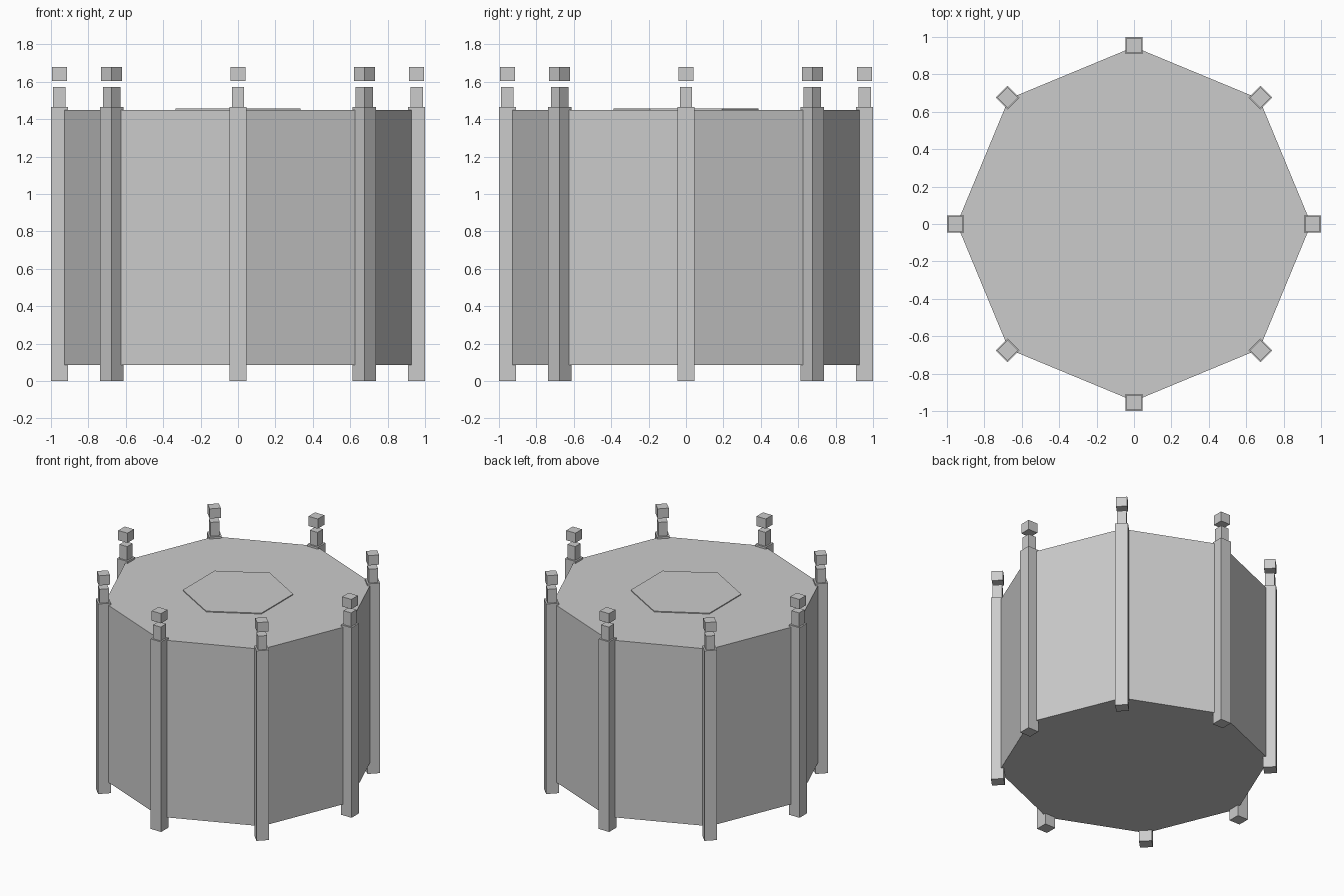
import bpy
from math import radians, cos, sin

if "Cube" in bpy.data.objects:
    bpy.data.objects.remove(bpy.data.objects["Cube"])


def prism(name, sides, radius, z0, z1, turn=0.0):
    # closed n-sided prism with its first corner at angle `turn` from +x
    ring = [radians(turn + i * 360 / sides) for i in range(sides)]
    verts = [(radius * cos(a), radius * sin(a), z) for z in (z0, z1) for a in ring]
    faces = [tuple(reversed(range(sides))), tuple(range(sides, 2 * sides))]
    for i in range(sides):
        j = (i + 1) % sides
        faces.append((i, j, j + sides, i + sides))
    mesh = bpy.data.meshes.new(name)
    mesh.from_pydata(verts, [], faces)
    obj = bpy.data.objects.new(name, mesh)
    bpy.context.collection.objects.link(obj)
    return obj


# Octagonal drum and the thin hexagonal plate on its top
prism("drum_body", 8, 0.947, 0.085, 1.45)
prism("top_plate", 6, 0.387, 1.44, 1.457, 30)

# Corner posts: shaft, narrower neck and a separate cube finial above it
PARTS = [
    ("post_shaft", 0.09, 0.0, 1.465),
    ("post_neck", 0.066, 1.465, 1.572),
    ("post_finial", 0.079, 1.605, 1.68),
]
for k in range(8):
    a = radians(45 * k)
    for name, width, z0, z1 in PARTS:
        part = prism(f"{name}_{k + 1}", 4, width / 2 ** 0.5, z0, z1, 45)
        part.location = (0.955 * cos(a), 0.955 * sin(a), 0)
        part.rotation_euler.z = a
